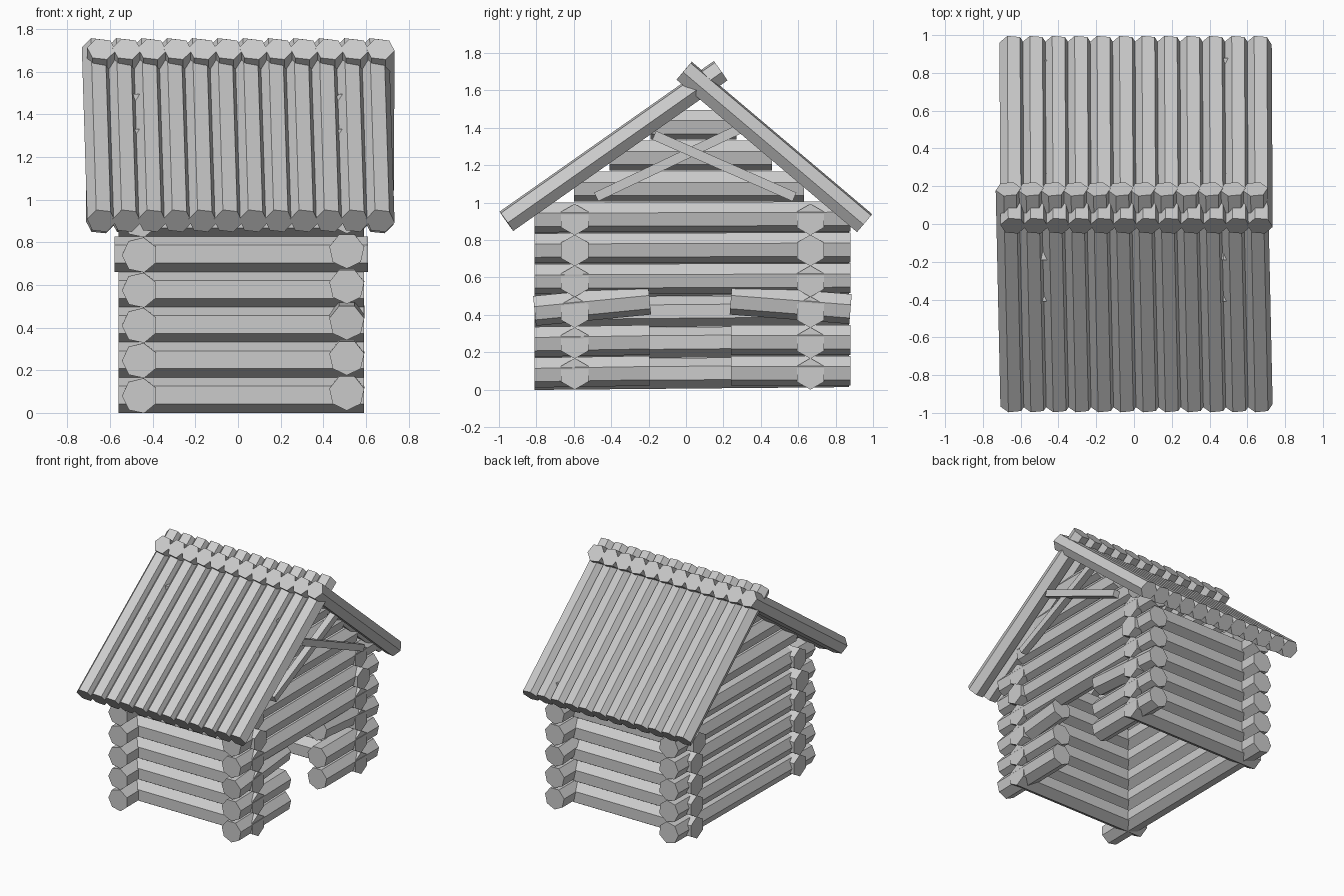
import bpy, bmesh, math
from mathutils import Vector

cube = bpy.data.objects.get("Cube")
if cube:
    bpy.data.objects.remove(cube, do_unlink=True)

wood = bpy.data.materials.new("pale_grey_wood")
wood.use_nodes = True
GREY = (0.6, 0.6, 0.6, 1)
wood.diffuse_color = GREY
wood.node_tree.nodes["Principled BSDF"].inputs["Base Color"].default_value = GREY


def finish(name, bm):
    bmesh.ops.recalc_face_normals(bm, faces=bm.faces)
    mesh = bpy.data.meshes.new(name)
    bm.to_mesh(mesh)
    bm.free()
    mesh.materials.append(wood)
    obj = bpy.data.objects.new(name, mesh)
    bpy.context.collection.objects.link(obj)
    return obj


def log(name, start, end, radius, sides=6, turn=0.0, flat=1.0):
    """Faceted log between two points; turn is measured from its upward side."""
    a, b = Vector(start), Vector(end)
    axis = (b - a).normalized()
    side = axis.cross(Vector((0, 0, 1))).normalized()
    up = side.cross(axis)
    bm = bmesh.new()
    rings = []
    for p in (a, b):
        ring = []
        for i in range(sides):
            t = math.tau * i / sides + math.radians(turn)
            ring.append(bm.verts.new(p + radius * (up * math.cos(t) + side * math.sin(t) * flat)))
        rings.append(ring)
        bm.faces.new(ring)
    for i in range(sides):
        j = (i + 1) % sides
        bm.faces.new((rings[0][i], rings[0][j], rings[1][j], rings[1][i]))
    return finish(name, bm)


STEP = 0.165
R = 0.084
LEFT_X, RIGHT_X = 0.51, -0.46
FRONT_Y, BACK_Y = -0.595, 0.665

# Front and back walls, with the ends crossing the side walls
for row in range(6):
    z = 0.084 + STEP * row
    grow = 0.02 if row == 4 else 0
    for label, y in (("front", FRONT_Y), ("back", BACK_Y)):
        log(f"{label}_wall_log_{row}", (-0.56 - grow, y, z), (0.59 + grow, y, z), R)

# Closed side wall
for row in range(6):
    z = 0.08 + STEP * row
    log(f"right_wall_log_{row}", (RIGHT_X, -0.81, z), (RIGHT_X, 0.87, z + 0.015), R, 7, 12)

# Side wall with the doorway: three rows of stubs, then full logs
for row in range(6):
    z = 0.105 + STEP * row
    if row < 3:
        rise = 0.05 if row == 2 else 0.0
        log(f"doorway_front_stub_{row}", (LEFT_X, -0.81, z - 0.01),
            (LEFT_X, -0.195, z + rise), R, 7, 180)
        log(f"doorway_back_stub_{row}", (LEFT_X, 0.24, z + rise),
            (LEFT_X, 0.88, z), R, 7, 180)
    else:
        log(f"left_wall_log_{row}", (LEFT_X, -0.81, z - 0.005), (LEFT_X, 0.88, z), R, 7, 180)

# Gable logs shrinking towards the ridge
for label, x in (("left", LEFT_X), ("right", RIGHT_X)):
    for row, (y0, y1) in enumerate(((-0.6, 0.63), (-0.41, 0.46), (-0.19, 0.27))):
        z = 1.09 + STEP * row
        log(f"{label}_gable_log_{row}", (x, y0, z), (x, y1, z), R, 7, 180)

# Roof logs, the two slopes crossing at the ridge
for i in range(12):
    x = -0.645 + 0.1188 * i
    log(f"front_roof_log_{i}", (x + 0.005, -0.96, 0.9), (x - 0.02, 0.185, 1.705), 0.068, 6, 38)
    log(f"back_roof_log_{i}", (x, 0.955, 0.89), (x + 0.005, -0.01, 1.705), 0.068, 6, 22)

# Crossed braces under the gable overhang
log("gable_brace_rising", (0.63, -0.48, 1.03), (0.63, 0.3, 1.4), 0.036, 4, 45)
log("gable_brace_falling", (0.65, -0.17, 1.36), (0.65, 0.58, 1.03), 0.036, 4, 45)
